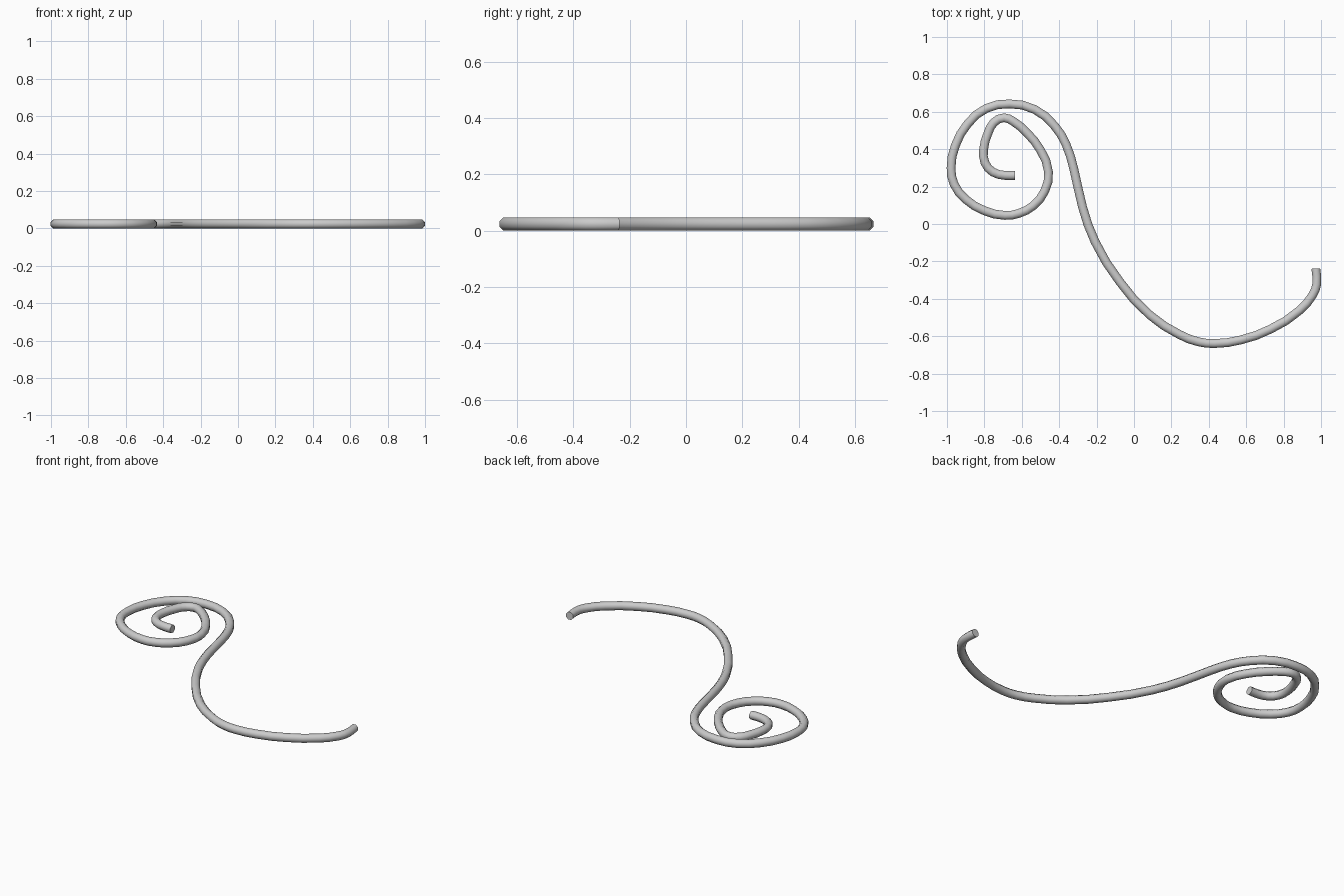
import bpy, math

if "Cube" in bpy.data.objects:
    bpy.data.objects.remove(bpy.data.objects["Cube"])

R = 0.0235  # wire radius

# Centre line seen from above, from the scroll's inner tip to the tail
path = [(-.635, .26), (-.69, .26), (-.755, .278), (-.797, .328), (-.804, .40),
        (-.78, .487), (-.75, .542), (-.695, .568), (-.645, .548), (-.575, .49),
        (-.50, .395), (-.457, .278), (-.478, .175), (-.54, .097), (-.615, .057),
        (-.69, .046), (-.797, .07), (-.90, .132), (-.962, .213), (-.978, .30),
        (-.955, .42), (-.888, .537), (-.79, .618), (-.665, .642), (-.53, .612),
        (-.425, .525), (-.363, .425), (-.322, .295), (-.275, .09), (-.208, -.095),
        (-.075, -.31), (.085, -.487), (.245, -.592), (.345, -.63), (.43, -.639),
        (.57, -.62), (.73, -.562), (.885, -.462), (.955, -.38), (.977, -.32),
        (.972, -.238)]


def curve_object(name, pts, kind, closed=False):
    data = bpy.data.curves.new(name, 'CURVE')
    data.dimensions = '3D'
    s = data.splines.new(kind)
    if kind == 'BEZIER':
        s.bezier_points.add(len(pts) - 1)
        for b, p in zip(s.bezier_points, pts):
            b.co = p
            b.handle_left_type = b.handle_right_type = 'AUTO'
    else:
        s.points.add(len(pts) - 1)
        for q, p in zip(s.points, pts):
            q.co = (*p, 1)
    s.use_cyclic_u = closed
    s.resolution_u = 2
    ob = bpy.data.objects.new(name, data)
    bpy.context.collection.objects.link(ob)
    return ob


# Octagonal cross-section with flat sides top and bottom
k = R / math.cos(math.pi / 8)
ring = [(k * math.cos(math.pi / 8 + i * math.pi / 4),
         k * math.sin(math.pi / 8 + i * math.pi / 4), 0) for i in range(8)]
profile = curve_object("wire_profile", ring, 'POLY', True)
profile.hide_render = True

# Scrolled wire swept along the path
wire = curve_object("scroll_wire", [(x, y, R) for x, y in path], 'BEZIER')
wire.data.twist_mode = 'Z_UP'
wire.data.bevel_mode = 'OBJECT'
wire.data.bevel_object = profile
wire.data.use_fill_caps = True

bpy.ops.object.select_all(action='DESELECT')
wire.select_set(True)
bpy.context.view_layer.objects.active = wire
bpy.ops.object.convert(target='MESH')
bpy.data.objects.remove(profile)
bpy.ops.object.shade_smooth_by_angle(angle=math.radians(60))
